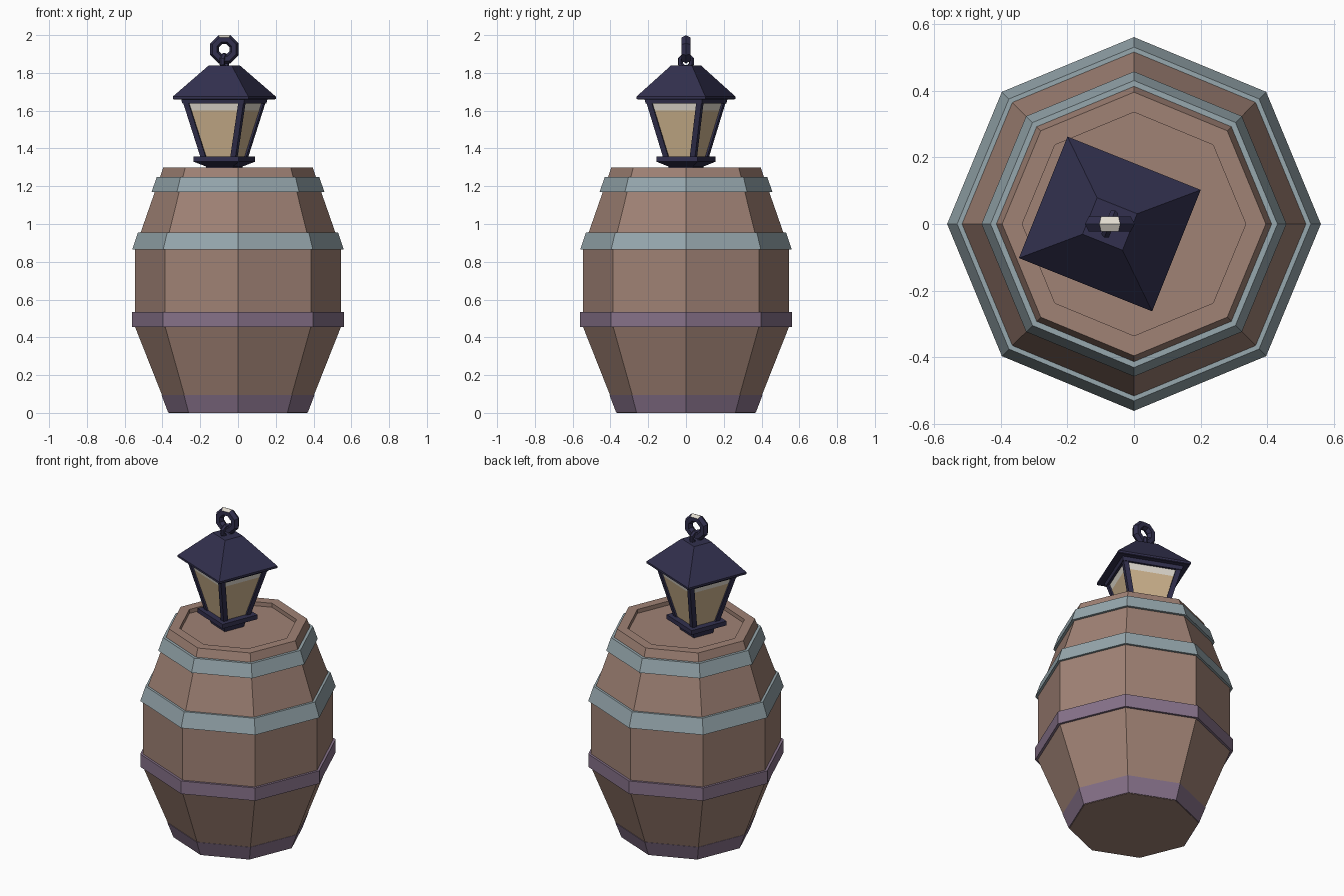
import bpy, bmesh
from math import sin, cos, pi, radians
from mathutils import Matrix

if "Cube" in bpy.data.objects:
    bpy.data.objects.remove(bpy.data.objects["Cube"])


def material(name, r, g, b):
    m = bpy.data.materials.new(name)
    lin = [((c / 255 + 0.055) / 1.055) ** 2.4 for c in (r, g, b)] + [1]
    m.diffuse_color = lin
    m.use_nodes = True
    m.node_tree.nodes["Principled BSDF"].inputs["Base Color"].default_value = lin
    return m


wood = material("brown_wood", 160, 130, 117)
steel = material("blue_grey_metal", 150, 167, 173)
violet = material("violet_grey_metal", 135, 114, 138)
navy = material("dark_navy_iron", 50, 48, 78)
amber = material("amber_glass", 208, 182, 144)
cream = material("pale_cream", 226, 220, 208)


def skin(name, rings, mats, closed=False, place=Matrix(), rule=None):
    """Join rings of points with quads; cap the ends or close the loop."""
    bm = bmesh.new()
    loops = [[bm.verts.new(p) for p in ring] for ring in rings]
    pairs = list(zip(loops, loops[1:]))
    if closed:
        pairs.append((loops[-1], loops[0]))
    else:
        bm.faces.new(loops[0])
        bm.faces.new(loops[-1])
    n = len(loops[0])
    for a, b in pairs:
        for i in range(n):
            j = (i + 1) % n
            bm.faces.new((a[i], a[j], b[j], b[i]))
    bm.transform(place)
    bmesh.ops.recalc_face_normals(bm, faces=bm.faces)
    if rule:
        for f in bm.faces:
            f.material_index = int(rule(f))
    mesh = bpy.data.meshes.new(name)
    bm.to_mesh(mesh)
    bm.free()
    for m in mats:
        mesh.materials.append(m)
    obj = bpy.data.objects.new(name, mesh)
    bpy.context.collection.objects.link(obj)
    return obj


def turned(profile, sides=8, phase=0.0):
    return [[(r * cos(2 * pi * (i + phase) / sides), r * sin(2 * pi * (i + phase) / sides), z)
             for i in range(sides)] for r, z in profile]


def rect(z, hx, hy, cx=0, cy=0):
    return [(cx + sx * hx, cy + sy * hy, z) for sx, sy in ((-1, -1), (1, -1), (1, 1), (-1, 1))]


# Barrel with a sunken lid
skin("barrel", turned([(0.365, 0), (0.545, 0.455), (0.545, 0.87), (0.395, 1.30),
                       (0.335, 1.30), (0.335, 1.275)]), [wood])

# Hoops: bottom height, top height, outer radii, inner radii, metal
hoops = {
    "bottom_hoop": (0.002, 0.095, 0.37, 0.405, 0.355, 0.37, violet),
    "lower_hoop": (0.455, 0.535, 0.56, 0.56, 0.53, 0.53, violet),
    "upper_hoop": (0.865, 0.955, 0.56, 0.53, 0.53, 0.50, steel),
    "top_hoop": (1.17, 1.25, 0.457, 0.43, 0.42, 0.40, steel),
}
for name, (z0, z1, r0, r1, i0, i1, metal) in hoops.items():
    skin(name, turned([(i0, z0), (r0, z0), (r1, z1), (i1, z1)]), [metal], closed=True)

# Lantern, turned on the lid
CX = -0.0725
lantern = Matrix.Translation((CX, 0, 0)) @ Matrix.Rotation(radians(-21.8), 4, "Z")
HX, HY = 0.215, 0.196          # half size of the eaves
Z0, Z1 = 1.35, 1.65            # bottom and top of the lantern body


def body_scale(z):
    return 0.46 + (0.81 - 0.46) * (z - Z0) / (Z1 - Z0)


def scaled(z, s, inset=0):
    return rect(z, HX * s - inset, HY * s - inset)


skin("lantern_base", [scaled(1.275, 0.33), scaled(1.305, 0.36), scaled(1.33, 0.60),
                      scaled(1.357, 0.60)], [navy], place=lantern)
skin("lantern_glass", [scaled(z, body_scale(z), 0.01) for z in (Z0, 1.60, Z1)],
     [amber, cream], place=lantern, rule=lambda f: f.calc_center_median().z > 1.60)
skin("lantern_top_rail", [scaled(1.637, 0.815), scaled(1.662, 0.84)], [navy], place=lantern)
skin("lantern_roof", [scaled(1.66, 0.98), scaled(1.663, 1), scaled(1.675, 1),
                      scaled(1.84, 0.30)], [navy], place=lantern)

# Corner posts
W = 0.015
for side_x, right in ((-1, "right"), (1, "left")):
    for side_y, end in ((-1, "front"), (1, "back")):
        rings = [rect(z, W, W, side_x * (HX * body_scale(z) - W), side_y * (HY * body_scale(z) - W))
                 for z in (Z0, Z1)]
        skin(f"{end}_{right}_post", rings, [navy], place=lantern)


# Hanging loop on the roof and the ring through it
def torus(major, minor, sides, phase):
    profile = [(major + minor * cos(k * pi / 3), minor * sin(k * pi / 3)) for k in range(6)]
    return turned(profile, sides, phase)


loop_place = lantern @ Matrix.Translation((0, 0, 1.86)) @ Matrix.Rotation(pi / 2, 4, "Y")
skin("roof_loop", torus(0.034, 0.014, 8, 0.5), [navy], closed=True, place=loop_place)

ring_place = Matrix.Translation((CX, 0, 1.925)) @ Matrix.Rotation(pi / 2, 4, "X")
skin("hanging_ring", torus(0.055, 0.026, 8, 0.5), [navy, cream], closed=True, place=ring_place,
     rule=lambda f: f.normal.z > 0.3 and f.calc_center_median().z > 1.97
     and abs(f.calc_center_median().x - CX) < 0.01)
